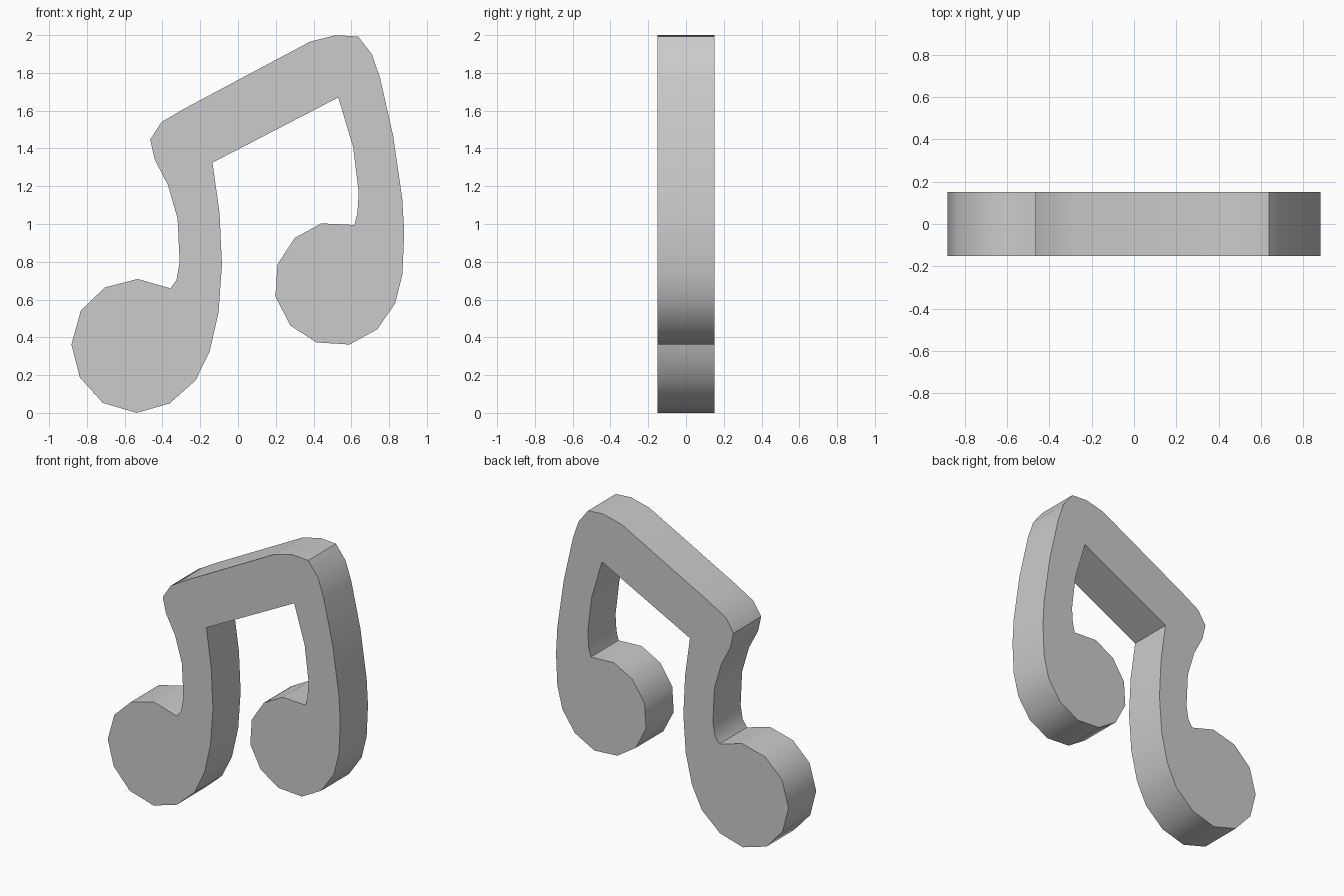
import bpy
import bmesh
import math

if "Cube" in bpy.data.objects:
    bpy.data.objects.remove(bpy.data.objects["Cube"])

HALF_DEPTH = 0.15

# Outline in the front plane (x, z), clockwise from the beam's left end
beam_top = [(-0.465, 1.447), (-0.405, 1.54), (-0.267, 1.62), (0.383, 1.966),
            (0.52, 2.0), (0.637, 1.992), (0.71, 1.897), (0.753, 1.77)]
right_stem_outer = [(0.822, 1.463), (0.87, 1.13), (0.88, 0.95), (0.87, 0.733)]
right_head = [(0.832, 0.58), (0.737, 0.442), (0.59, 0.362), (0.415, 0.373),
              (0.277, 0.463), (0.198, 0.616), (0.209, 0.786), (0.30, 0.926),
              (0.441, 1.003), (0.616, 0.995)]
right_stem_inner = [(0.632, 1.055), (0.639, 1.166), (0.61, 1.405), (0.531, 1.67)]
left_stem_inner = [(-0.135, 1.325), (-0.098, 1.06), (-0.085, 0.786), (-0.103, 0.532)]
left_head = [(-0.15, 0.325), (-0.225, 0.172), (-0.362, 0.05), (-0.536, 0.0),
             (-0.716, 0.053), (-0.837, 0.188), (-0.882, 0.362), (-0.832, 0.542),
             (-0.705, 0.664), (-0.531, 0.709), (-0.357, 0.659)]
left_stem_outer = [(-0.325, 0.706), (-0.309, 0.80), (-0.32, 1.03),
                   (-0.372, 1.209), (-0.441, 1.341)]
outline = (beam_top + right_stem_outer + right_head + right_stem_inner
           + left_stem_inner + left_head + left_stem_outer)

# Front face, extruded back to the full thickness
bm = bmesh.new()
face = bm.faces.new([bm.verts.new((x, -HALF_DEPTH, z)) for x, z in outline])
extruded = bmesh.ops.extrude_face_region(bm, geom=[face], use_keep_orig=True)["geom"]
back_verts = [g for g in extruded if isinstance(g, bmesh.types.BMVert)]
bmesh.ops.translate(bm, verts=back_verts, vec=(0, 2 * HALF_DEPTH, 0))
bmesh.ops.recalc_face_normals(bm, faces=bm.faces[:])

mesh = bpy.data.meshes.new("music_note")
bm.to_mesh(mesh)
bm.free()
note = bpy.data.objects.new("music_note", mesh)
bpy.context.collection.objects.link(note)

# Smooth rim, sharp front and back borders
bpy.context.view_layer.objects.active = note
note.select_set(True)
bpy.ops.object.shade_smooth_by_angle(angle=math.radians(45))
